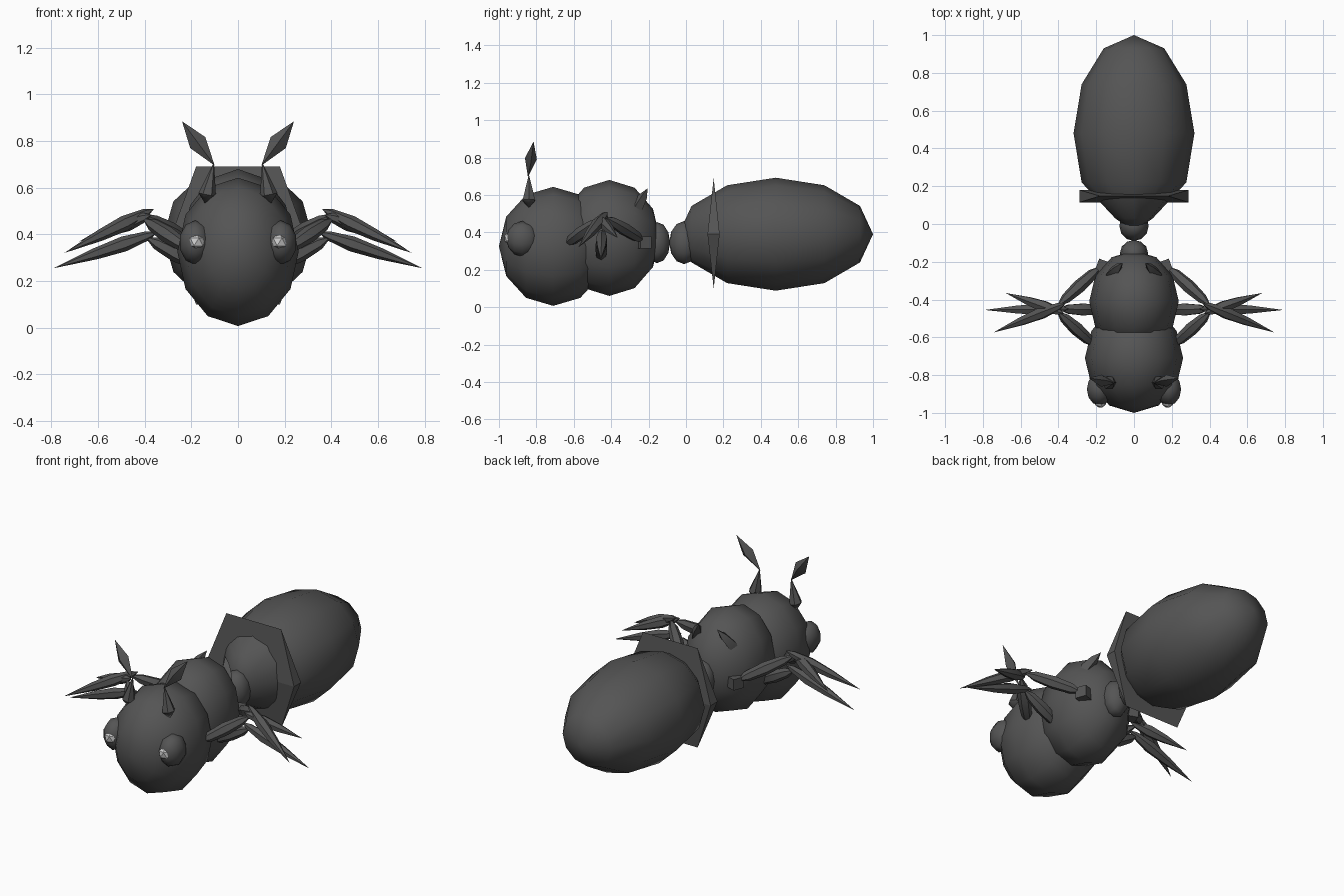
import bpy, bmesh, math
from mathutils import Vector, Matrix

if "Cube" in bpy.data.objects:
    bpy.data.objects.remove(bpy.data.objects["Cube"])


def material(name, value):
    m = bpy.data.materials.new(name)
    m.diffuse_color = (value, value, value, 1)
    m.use_nodes = True
    m.node_tree.nodes["Principled BSDF"].inputs["Base Color"].default_value = m.diffuse_color
    return m


shell = material("dark grey shell", 0.09)
glint = material("pale grey pupil", 0.6)


def finish(name, bm, mat, angle=None):
    bmesh.ops.recalc_face_normals(bm, faces=bm.faces)
    me = bpy.data.meshes.new(name)
    bm.to_mesh(me)
    bm.free()
    me.materials.append(mat)
    ob = bpy.data.objects.new(name, me)
    bpy.context.collection.objects.link(ob)
    if angle:
        bpy.ops.object.select_all(action='DESELECT')
        ob.select_set(True)
        bpy.context.view_layer.objects.active = ob
        bpy.ops.object.shade_smooth_by_angle(angle=math.radians(angle))
    return ob


def ball(name, centre, radii, segments=12, rings=6, pinch=None):
    """Low-poly ellipsoid with its poles along y; pinch narrows the front ring."""
    bm = bmesh.new()
    bmesh.ops.create_uvsphere(bm, u_segments=segments, v_segments=rings, radius=1)
    bm.transform(Matrix.Rotation(math.pi / 2, 4, 'X'))
    if pinch:
        for v in bm.verts:
            if v.co.y < -0.7:
                v.co.x *= pinch
    bm.transform(Matrix.Translation(centre) @ Matrix.Diagonal((*radii, 1)))
    return finish(name, bm, shell, 60)


def spindle(name, start, end, width, profile, sides=6, depth=None):
    """Pointed limb piece; profile lists (position along, share of width)."""
    a, b = Vector(start), Vector(end)
    axis = (b - a).normalized()
    u = axis.cross(Vector((0, 1, 0))).normalized()
    w = axis.cross(u)
    depth = depth or width
    bm = bmesh.new()
    first, last = bm.verts.new(a), bm.verts.new(b)
    rings = []
    for t, s in profile:
        ring = []
        for i in range(sides):
            c = 2 * math.pi * i / sides
            ring.append(bm.verts.new(a.lerp(b, t) + u * math.cos(c) * width * s
                                     + w * math.sin(c) * depth * s))
        rings.append(ring)
    for i in range(sides):
        j = (i + 1) % sides
        bm.faces.new((first, rings[0][i], rings[0][j]))
        bm.faces.new((last, rings[-1][j], rings[-1][i]))
        for r, q in zip(rings, rings[1:]):
            bm.faces.new((r[i], q[i], q[j], r[j]))
    return finish(name, bm, shell, 50)


# Body
ball("head", (0, -0.71, 0.325), (0.26, 0.29, 0.318))
ball("thorax", (0, -0.41, 0.37), (0.237, 0.27, 0.31))
ball("front_waist", (0, -0.155, 0.345), (0.075, 0.07, 0.11))
ball("rear_waist", (0, -0.01, 0.345), (0.078, 0.08, 0.115))
ball("abdomen", (0, 0.48, 0.39), (0.32, 0.52, 0.302), pinch=0.62)

# Six-sided collar, thin at top and bottom, thicker at the sides
bm = bmesh.new()
for s in (-1, 1):
    for z in (0.1, 0.69):
        bm.verts.new((s * 0.18, 0.148, z))
    for y in (0.115, 0.18):
        bm.verts.new((s * 0.288, y, 0.39))
bmesh.ops.convex_hull(bm, input=bm.verts)
finish("collar", bm, shell)

UPPER = [(0.2, 0.8), (0.5, 1.0), (0.8, 0.75)]
LOWER = [(0.1, 0.6), (0.33, 1.0), (0.6, 0.75)]
# base, knee, tip of each right-hand leg
LEGS = {
    "front_leg": ((0.2, -0.65, 0.33), (0.41, -0.46, 0.47), (0.68, -0.365, 0.37)),
    "middle_leg": ((0.14, -0.455, 0.25), (0.40, -0.45, 0.39), (0.79, -0.455, 0.255)),
    "rear_leg": ((0.17, -0.22, 0.35), (0.41, -0.44, 0.485), (0.745, -0.575, 0.32)),
}

for side, s in (("right", 1), ("left", -1)):
    def m(p):
        return (p[0] * s, p[1], p[2])

    # Eye and faceted pupil
    ball("eye_" + side, m((0.183, -0.875, 0.365)), (0.07, 0.086, 0.095), 10, 6)
    bm = bmesh.new()
    bmesh.ops.create_icosphere(bm, subdivisions=1, radius=0.038)
    bm.transform(Matrix.Translation(m((0.178, -0.938, 0.368))))
    finish("pupil_" + side, bm, glint)

    # Two-piece antenna
    spindle("antenna_base_" + side, m((0.14, -0.84, 0.53)), m((0.103, -0.84, 0.71)),
            0.038, [(0.22, 1.0), (0.5, 0.65)], 6)
    spindle("antenna_tip_" + side, m((0.1, -0.845, 0.695)), m((0.24, -0.815, 0.885)),
            0.04, [(0.52, 1.0)], 4, 0.032)

    # Legs
    for name, (base, knee, tip) in LEGS.items():
        k, b, t = Vector(knee), Vector(base), Vector(tip)
        spindle(name + "_upper_" + side, m(b), m(k), 0.036, UPPER)
        spindle(name + "_lower_" + side, m(k - (t - k) * 0.15), m(t), 0.033, LOWER)

    # Rear leg socket
    bm = bmesh.new()
    bmesh.ops.create_cube(bm, size=0.065)
    bm.transform(Matrix.Translation(m((0.165, -0.225, 0.345)))
                 @ Matrix.Rotation(s * math.radians(20), 4, 'Z'))
    finish("leg_socket_" + side, bm, shell)

    # Back spine
    spindle("back_spine_" + side, m((0.16, -0.31, 0.46)), m((0.06, -0.205, 0.635)),
            0.035, [(0.45, 1.0), (0.75, 0.7)], 4)
